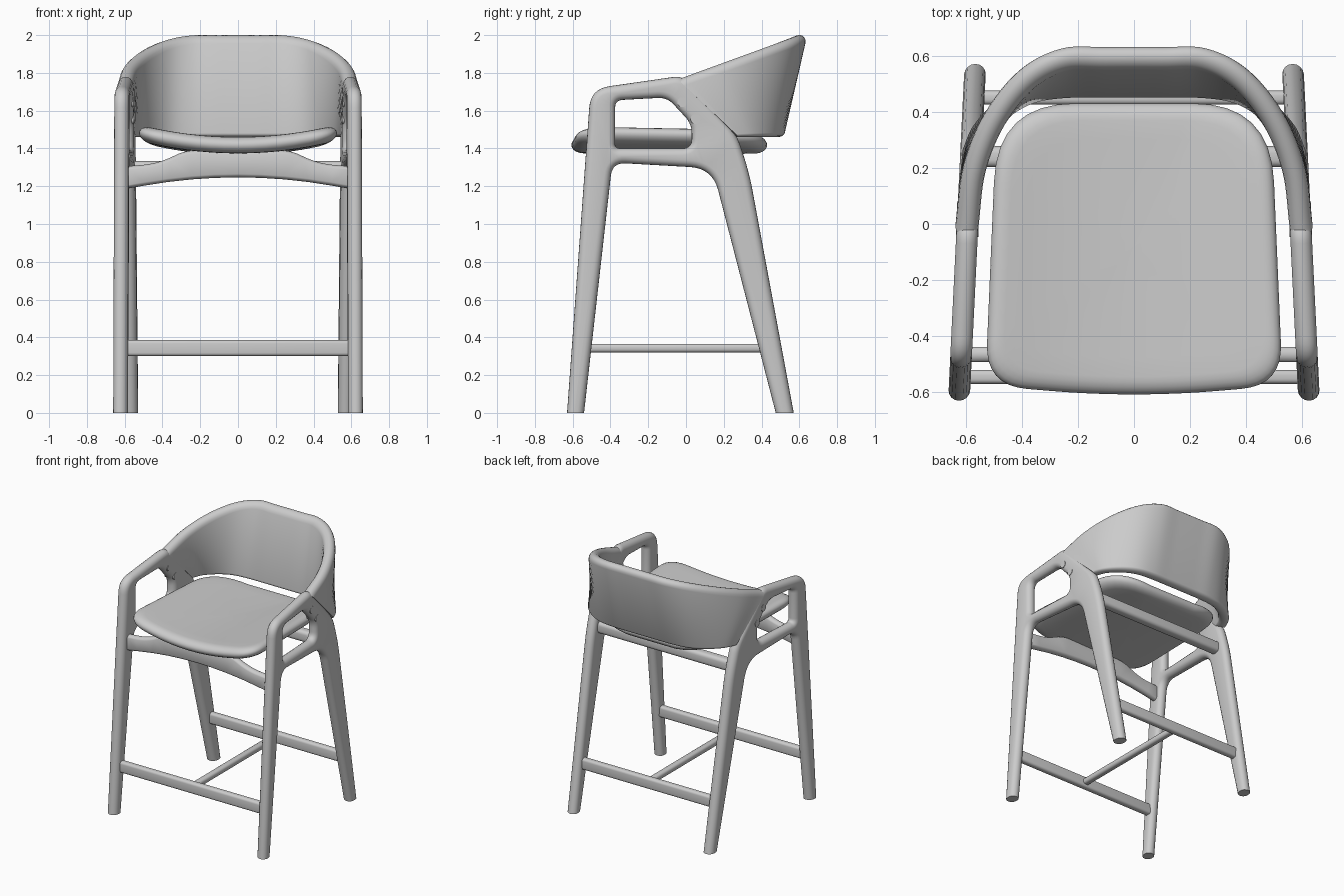
import bpy, bmesh, math
from mathutils import Vector

cube = bpy.data.objects.get("Cube")
if cube:
    bpy.data.objects.remove(cube)

grey = bpy.data.materials.new("light grey")
grey.use_nodes = True
tone = (0.6, 0.6, 0.6, 1)
grey.diffuse_color = tone
grey.node_tree.nodes["Principled BSDF"].inputs["Base Color"].default_value = tone


def finish(bm, name, angle=35):
    """Turn a bmesh into a smooth shaded object."""
    bmesh.ops.recalc_face_normals(bm, faces=bm.faces[:])
    me = bpy.data.meshes.new(name)
    bm.to_mesh(me)
    bm.free()
    me.materials.append(grey)
    me.shade_smooth()
    me.set_sharp_from_angle(angle=math.radians(angle))
    ob = bpy.data.objects.new(name, me)
    bpy.context.scene.collection.objects.link(ob)
    return ob


def rounded(corners, steps=8):
    """Closed outline from (u, v, setback) corners, each corner eased."""
    out = []
    for i, (u, v, s) in enumerate(corners):
        p = Vector((u, v))
        if s == 0:
            out.append(p)
            continue
        a = Vector(corners[i - 1][:2])
        b = Vector(corners[(i + 1) % len(corners)][:2])
        a = p + (a - p).normalized() * s
        b = p + (b - p).normalized() * s
        for k in range(steps + 1):
            t = k / steps
            out.append(a * (1 - t) ** 2 + p * 2 * t * (1 - t) + b * t * t)
    return out


def inset(loop, d):
    """Move a loop to its left by d with mitred corners."""
    out = []
    for i, p in enumerate(loop):
        e = (p - loop[i - 1]).normalized()
        f = (loop[(i + 1) % len(loop)] - p).normalized()
        n = Vector((-e.y - f.y, e.x + f.x)).normalized()
        out.append(p + n * d / max(0.4, n.dot(Vector((-e.y, e.x)))))
    return out


def loft(bm, rings):
    """Skin closed rings of points."""
    rows = [[bm.verts.new(p) for p in ring] for ring in rings]
    for r, s in zip(rows, rows[1:]):
        for i in range(len(r)):
            bm.faces.new((r[i - 1], r[i], s[i], s[i - 1]))
    return rows


def slab(loops, width, r, place, steps=8):
    """Round-edged board; outer loop anticlockwise, holes clockwise."""
    bm = bmesh.new()
    ends = [[], []]
    for loop in loops:
        rings = []
        for k in range(steps + 1):
            t = math.pi * (k / steps - 0.5)
            w = math.sin(t) * r + (width / 2 - r) * (2 * k / steps - 1)
            rings.append([place(p.x, p.y, w) for p in inset(loop, r * (1 - math.cos(t)))])
        rows = loft(bm, rings)
        for side, row in zip(ends, (rows[0], rows[-1])):
            side += [bm.edges.get((row[i - 1], row[i])) for i in range(len(row))]
    for edges in ends:
        bmesh.ops.triangle_fill(bm, edges=edges, use_beauty=True)
    return bm


def bar(name, centre, size, bevel):
    """Box with rounded long edges."""
    bm = bmesh.new()
    bmesh.ops.create_cube(bm, size=1)
    for v in bm.verts:
        v.co = Vector(centre) + Vector(c * s for c, s in zip(v.co, size))
    bmesh.ops.bevel(bm, geom=bm.edges[:], offset=bevel, segments=4,
                    profile=0.5, affect='EDGES')
    return finish(bm, name)


def frame_x(y):
    return 0.6225 - 0.049 * (y + 0.6)


# Side frames: both legs, arm and seat rail in one piece with a window
outline = rounded([
    (-0.637, -0.1, 0), (-0.551, -0.1, 0), (-0.39, 1.325, 0.07), (0.14, 1.295, 0.12),
    (0.501, -0.1, 0), (0.589, -0.1, 0), (0.335, 1.27, 0.1), (0.27, 1.47, 0.06),
    (-0.02, 1.785, 0.05), (-0.505, 1.715, 0.1)])
window = rounded([
    (-0.375, 1.655, 0.04), (-0.10, 1.67, 0.05), (0.03, 1.53, 0.05),
    (0.03, 1.40, 0.05), (-0.375, 1.40, 0.025)])
for label, side in (("left", 1), ("right", -1)):
    bm = slab([outline, window], 0.077, 0.035,
              lambda y, z, w: Vector((side * (frame_x(y) + w), y, z)))
    cut = bmesh.ops.bisect_plane(bm, geom=bm.verts[:] + bm.edges[:] + bm.faces[:],
                                 plane_co=(0, 0, 0), plane_no=(0, 0, -1), clear_outer=True)
    rim = [e for e in cut["geom_cut"] if isinstance(e, bmesh.types.BMEdge)]
    bmesh.ops.holes_fill(bm, edges=rim, sides=0)
    finish(bm, label + "_side_frame")
    # Round plugs in the frame near the backrest
    for n, (y, z) in enumerate(((-0.02, 1.645), (0.05, 1.555))):
        bm = bmesh.new()
        bmesh.ops.create_cone(bm, cap_ends=True, segments=20, radius1=0.026,
                              radius2=0.026, depth=0.08)
        for v in bm.verts:
            x, dy, w = v.co
            v.co = (side * (frame_x(y) + w), y + dy, z + x)
        finish(bm, f"{label}_plug_{n + 1}")


# Backrest: shell lofted between a top rail and a bottom rail
def spline(pts, steps=7):
    """Smooth curve through points."""
    out = []
    pts = [pts[0] * 2 - pts[1]] + pts + [pts[-1] * 2 - pts[-2]]
    for a, b, c, d in zip(pts, pts[1:], pts[2:], pts[3:]):
        for k in range(steps):
            t = k / steps
            out.append(b + (c - a) * t / 2 + (a * 2 - b * 5 + c * 4 - d) * t * t / 2
                       + (b * 3 - a - c * 3 + d) * t ** 3 / 2)
    return out + [pts[-2]]


def rail(half):
    pts = [Vector(p) for p in half]
    return spline(pts + [Vector((-p.x, p.y)) for p in reversed(pts)])


top = rail([(0.598, -0.045), (0.572, 0.18), (0.50, 0.37), (0.385, 0.52), (0.25, 0.594), (0.1, 0.598)])
low = rail([(0.577, 0.265), (0.54, 0.34), (0.46, 0.415), (0.365, 0.463), (0.25, 0.48), (0.1, 0.482)])


def across(path, i):
    d = path[min(i + 1, len(path) - 1)] - path[max(i - 1, 0)]
    return Vector((d.y, -d.x, 0)).normalized()


rings = []
for i, (t, b) in enumerate(zip(top, low)):
    T = Vector((t.x, t.y, 1.77 + (t.y + 0.03) * 0.365))
    B = Vector((b.x, b.y, 1.46))
    down = (B - T).normalized()
    ring = []
    for end, path, h, depth, sign in ((T, top, 0.041, 0.045, 1), (B, low, 0.036, 0.022, -1)):
        n = across(path, i)
        for k in range(9):
            a = math.pi * k / 8
            ring.append(end + down * sign * depth * (1 - math.sin(a))
                        + n * sign * h * math.cos(a))
    rings.append(ring)
bm = bmesh.new()
rows = loft(bm, rings)
bm.faces.new(rows[0])
bm.faces.new(rows[-1])
finish(bm, "backrest", 45)

# Seat: rounded cushion board, dished across its width
plan = rounded([(0, -0.62, 0.3), (0.53, -0.575, 0.15), (0.487, 0.43, 0.28),
                (-0.487, 0.43, 0.28), (-0.53, -0.575, 0.15)])
centre = Vector((0, -0.08))
profile = [(s, 0.043) for s in (0.01, 0.2, 0.4, 0.6, 0.75)]
for k in range(11):
    a = math.pi * (0.5 - k / 10)
    profile.append((0.88 + 0.12 * math.cos(a), 0.043 * math.sin(a)))
profile += [(s, -0.043) for s in (0.75, 0.6, 0.4, 0.2, 0.01)]
rings = []
for s, dz in profile:
    ring = []
    for q in plan:
        p = centre + (q - centre) * s
        ring.append((p.x, p.y, 1.412 + dz + 0.24 * p.x ** 2 - 0.01 * p.y))
    rings.append(ring)
bm = bmesh.new()
rows = loft(bm, rings)
bm.faces.new(rows[0])
bm.faces.new(rows[-1])
finish(bm, "seat")

# Front apron: arched below, raised in the middle to carry the seat
apron = rounded([
    (-0.6, 1.185, 0), (0, 1.29, 0.5), (0.6, 1.185, 0), (0.6, 1.305, 0),
    (0.42, 1.32, 0.09), (0.28, 1.39, 0.06), (-0.28, 1.39, 0.06), (-0.42, 1.32, 0.09),
    (-0.6, 1.305, 0)])
finish(slab([apron], 0.055, 0.018, lambda x, z, w: Vector((x, -0.465 - w, z))), "front_apron")

# Rear seat rail and the H-shaped stretchers
bar("rear_seat_rail", (0, 0.24, 1.29), (1.15, 0.075, 0.085), 0.025)
bar("front_footrest", (0, -0.545, 0.343), (1.22, 0.05, 0.085), 0.018)
bar("rear_stretcher", (0, 0.45, 0.343), (1.12, 0.05, 0.085), 0.018)
bar("middle_stretcher", (0, -0.05, 0.343), (0.05, 0.98, 0.046), 0.018)
